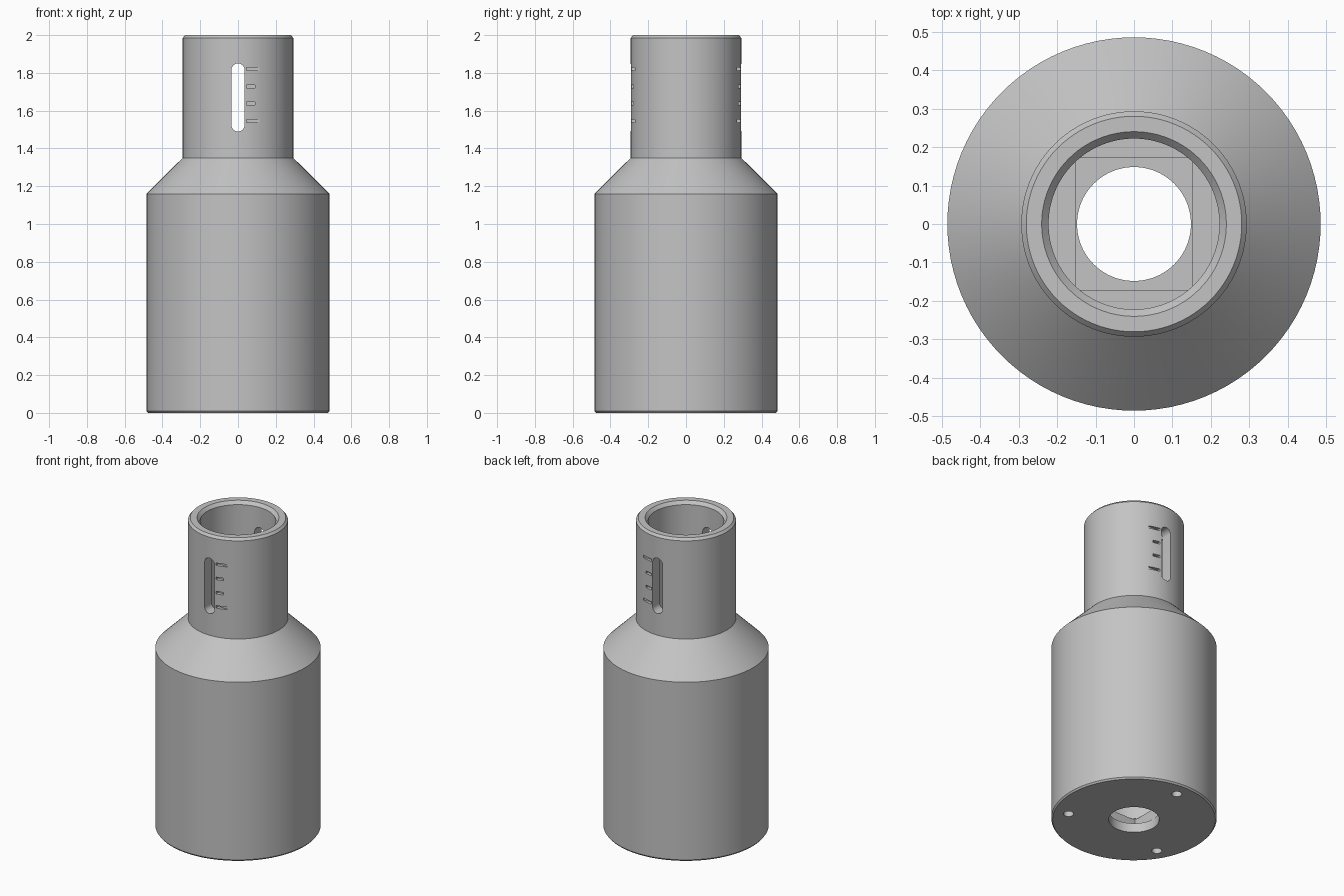
import bpy, bmesh, math
from mathutils import Vector, Matrix

cube = bpy.data.objects.get("Cube")
if cube:
    bpy.data.objects.remove(cube, do_unlink=True)

SEGMENTS = 96

grey = bpy.data.materials.new("plain_grey")
grey.use_nodes = True
grey.diffuse_color = (0.55, 0.55, 0.55, 1)
grey.node_tree.nodes["Principled BSDF"].inputs["Base Color"].default_value = grey.diffuse_color


def make_object(name, bm):
    bmesh.ops.recalc_face_normals(bm, faces=bm.faces)
    mesh = bpy.data.meshes.new(name)
    bm.to_mesh(mesh)
    bm.free()
    mesh.materials.append(grey)
    obj = bpy.data.objects.new(name, mesh)
    bpy.context.collection.objects.link(obj)
    return obj


def lathe(name, profile):
    """Revolve a closed (radius, height) loop around z."""
    bm = bmesh.new()
    rings = []
    for i in range(SEGMENTS):
        a = math.tau * i / SEGMENTS
        rings.append([bm.verts.new((r * math.cos(a), r * math.sin(a), z)) for r, z in profile])
    n = len(profile)
    for i in range(SEGMENTS):
        here, there = rings[i], rings[(i + 1) % SEGMENTS]
        for j in range(n):
            k = (j + 1) % n
            bm.faces.new((here[j], there[j], there[k], here[k]))
    return make_object(name, bm)


def box(name, low, high):
    low, high = Vector(low), Vector(high)
    bm = bmesh.new()
    bmesh.ops.create_cube(bm, size=1, matrix=Matrix.Translation((low + high) / 2)
                          @ Matrix.Diagonal((*(high - low), 1)))
    return make_object(name, bm)


def rod(name, x, y, radius, bottom, top):
    bm = bmesh.new()
    bmesh.ops.create_cone(bm, cap_ends=True, segments=32, radius1=radius, radius2=radius,
                          depth=top - bottom,
                          matrix=Matrix.Translation((x, y, (bottom + top) / 2)))
    return make_object(name, bm)


def capsule_slot(name, radius, bottom, top, length):
    """Round-ended slot running along y."""
    bm = bmesh.new()
    verts = []
    for centre, start in ((top - radius, 0), (bottom + radius, math.pi)):
        for i in range(17):
            a = start + math.pi * i / 16
            verts.append(bm.verts.new((radius * math.cos(a), -length / 2,
                                       centre + radius * math.sin(a))))
    face = bm.faces.new(verts)
    extruded = bmesh.ops.extrude_face_region(bm, geom=[face])
    moved = [v for v in extruded["geom"] if isinstance(v, bmesh.types.BMVert)]
    bmesh.ops.translate(bm, verts=moved, vec=(0, length, 0))
    return make_object(name, bm)


def cut(target, cutter):
    cutter.hide_render = True
    mod = target.modifiers.new("cut", "BOOLEAN")
    mod.operation = "DIFFERENCE"
    mod.solver = "EXACT"
    mod.object = cutter
    bpy.context.view_layer.objects.active = target
    bpy.ops.object.modifier_apply(modifier=mod.name)
    bpy.data.objects.remove(cutter, do_unlink=True)


# Body, shoulder, neck and bore in one revolved shell
housing = lathe("housing", [
    (0.148, 0), (0.477, 0), (0.485, 0.01), (0.485, 1.16), (0.293, 1.35),
    (0.293, 1.985), (0.28, 2), (0.24, 2), (0.222, 1.98), (0.222, 0.13), (0.148, 0.13)])

# Rectangular pocket in the floor of the bore
cut(housing, box("pocket", (-0.152, -0.172, 0.06), (0.152, 0.172, 0.135)))

# Sight slot through the front and back of the neck
cut(housing, capsule_slot("slot", 0.035, 1.49, 1.85, 1))

# Engraved scale marks beside both slots
for side in (-1, 1):
    for i, end in enumerate((0.115, 0.09, 0.09, 0.115)):
        z = 1.545 + i * 0.092
        near, far = sorted((side * 0.265, side * 0.33))
        cut(housing, box("mark", (0.045, near, z - 0.008), (end, far, z + 0.008)))

# Three screw holes in the base
for degrees in (90, 210, 330):
    a = math.radians(degrees)
    cut(housing, rod("screw_hole", 0.39 * math.cos(a), 0.39 * math.sin(a), 0.03, -0.1, 0.2))

bpy.ops.object.select_all(action="DESELECT")
housing.select_set(True)
bpy.context.view_layer.objects.active = housing
bpy.ops.object.shade_smooth_by_angle(angle=math.radians(25))
